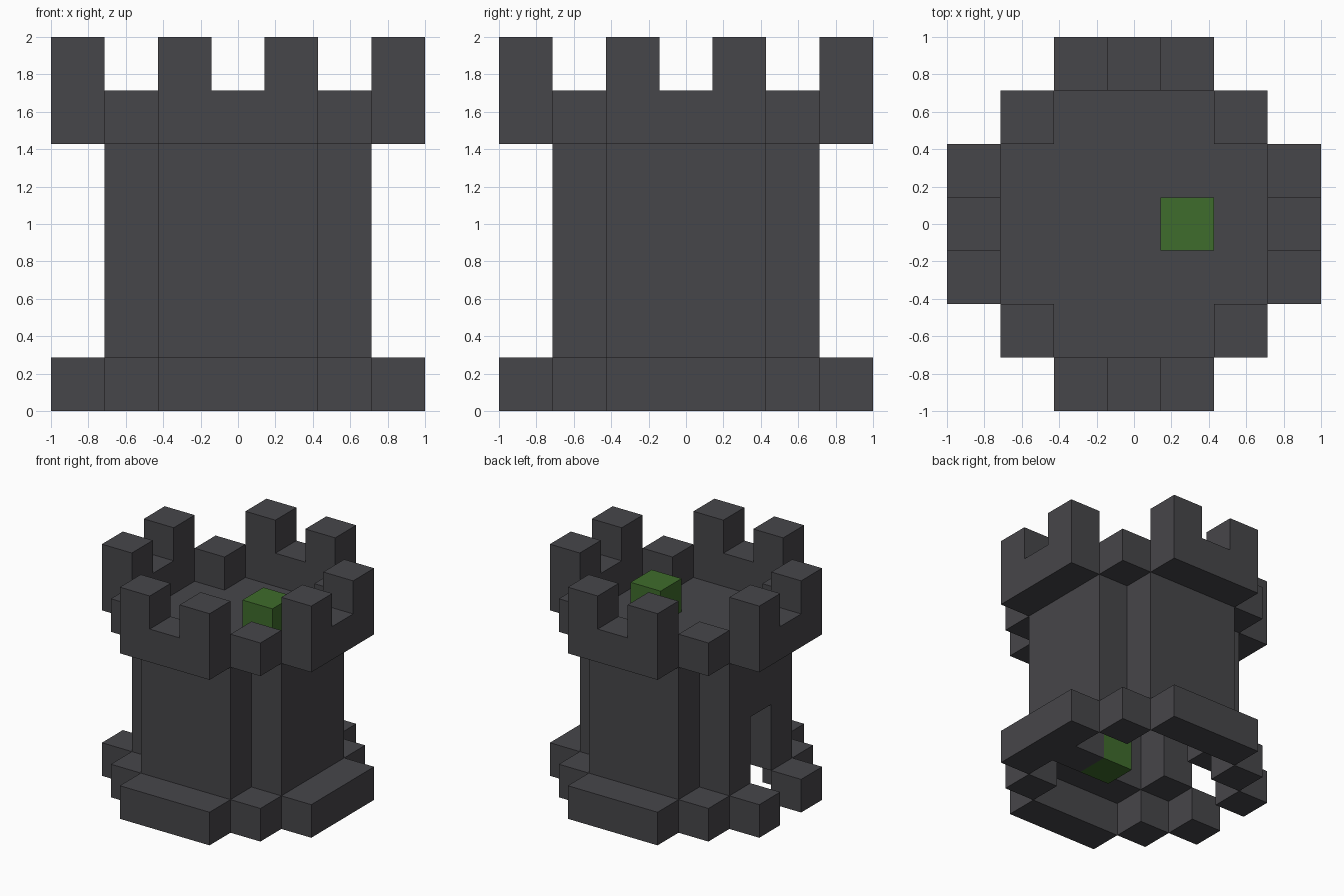
import bpy
import bmesh
import math
from mathutils import Matrix, Vector

cube = bpy.data.objects.get("Cube")
if cube:
    bpy.data.objects.remove(cube, do_unlink=True)

U = 2 / 7  # one block


def material(name, rgb):
    mat = bpy.data.materials.new(name)
    mat.use_nodes = True
    colour = (*rgb, 1)
    mat.diffuse_color = colour
    mat.node_tree.nodes["Principled BSDF"].inputs["Base Color"].default_value = colour
    return mat


STONE = material("dark stone", (0.062, 0.061, 0.068))
GREEN = material("leaf green", (0.049, 0.15, 0.025))


def slab(name, profile, inner, outer, turn=0, mat=STONE):
    """Extrude a (sideways, z) profile from inner to outer, turned about z in quarters."""
    bm = bmesh.new()
    face = bm.faces.new([bm.verts.new((inner, s, z)) for s, z in profile])
    new = bmesh.ops.extrude_face_region(bm, geom=[face])["geom"]
    verts = [v for v in new if isinstance(v, bmesh.types.BMVert)]
    bmesh.ops.translate(bm, verts=verts, vec=Vector((outer - inner, 0, 0)))
    bmesh.ops.recalc_face_normals(bm, faces=bm.faces)
    bmesh.ops.transform(bm, verts=bm.verts,
                        matrix=Matrix.Rotation(turn * math.pi / 2, 4, "Z") @ Matrix.Scale(U, 4))
    # Snap away rotation noise so neighbouring blocks meet exactly
    for v in bm.verts:
        v.co = [round(c / U * 2) * U / 2 for c in v.co]
    mesh = bpy.data.meshes.new(name)
    bm.to_mesh(mesh)
    bm.free()
    mesh.materials.append(mat)
    obj = bpy.data.objects.new(name, mesh)
    bpy.context.collection.objects.link(obj)
    return obj


def rect(s0, s1, z0, z1):
    return [(s0, z0), (s1, z0), (s1, z1), (s0, z1)]


W = 1.5  # half width of each straight side
H = 0.5  # half a block
battlement = [(-W, 5), (W, 5), (W, 7), (H, 7), (H, 6), (-H, 6), (-H, 7), (-W, 7)]
doorway = [(-W, 1), (-H, 1), (-H, 3), (H, 3), (H, 1), (W, 1), (W, 5), (-W, 5)]

for turn, side in enumerate(("left", "back", "right", "front")):
    is_door = side == "right"
    # Footing, split where the doorway passes
    if is_door:
        slab("footing_door_a", rect(-W, -H, 0, 1), 2.5, 3.5, turn)
        slab("footing_door_b", rect(H, W, 0, 1), 2.5, 3.5, turn)
    else:
        slab("footing_" + side, rect(-W, W, 0, 1), 2.5, 3.5, turn)
    # Tower wall and battlement
    slab("wall_" + side, doorway if is_door else rect(-W, W, 1, 5), W, 2.5, turn)
    slab("battlement_" + side, battlement, 2.5, 3.5, turn)
    # Corner blocks, low and high
    slab("footing_corner_" + side, rect(W, 2.5, 0, 1), W, 2.5, turn)
    slab("battlement_corner_" + side, rect(W, 2.5, 5, 6), W, 2.5, turn)

# Roof deck closing the hollow tower
slab("roof_deck", rect(-W, W, 4, 5), -W, W)

# Green climbing post through the deck, with its stone foot
slab("climbing_post", rect(-H, H, 0, 6), H, W, mat=GREEN)
slab("post_foot", rect(-H, H, 0, 1), W, 2.5)
